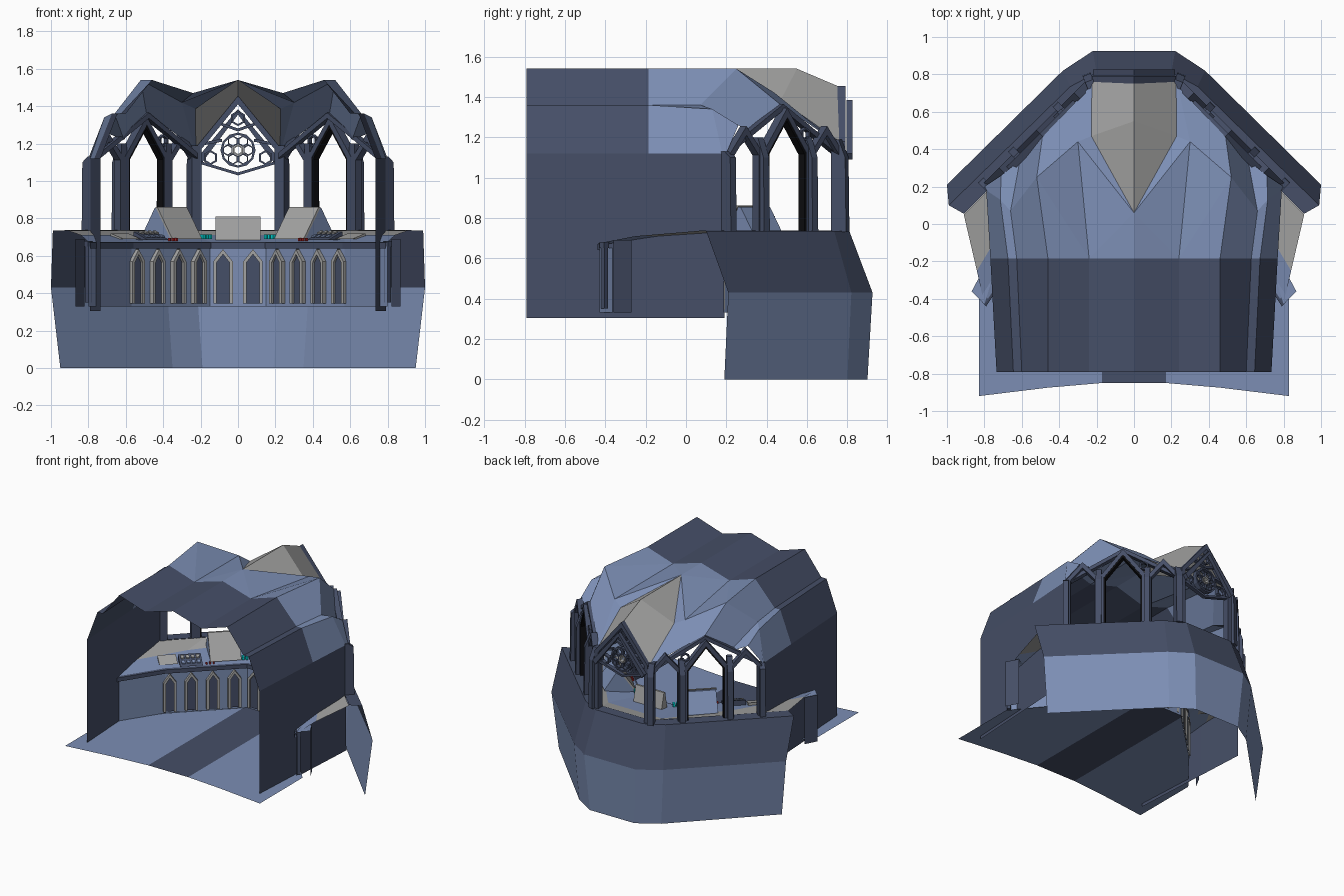
import bpy
from math import pi, sin, cos, radians
from mathutils import Matrix, Vector

if "Cube" in bpy.data.objects:
    bpy.data.objects.remove(bpy.data.objects["Cube"])

def material(name, r, g, b):
    m = bpy.data.materials.new(name)
    m.diffuse_color = (r, g, b, 1)
    m.use_nodes = True
    m.node_tree.nodes["Principled BSDF"].inputs["Base Color"].default_value = m.diffuse_color
    return m

BLUE = material("slate_blue", .20, .27, .455)
DARK = material("dark_slate", .06, .077, .135)
GREY = material("stone_grey", .37, .37, .365)
BLACK = material("black_trim", .004, .004, .005)
CYAN = material("cyan_light", 0, .7, .7)
RED = material("red_light", .45, .02, .02)

def make(name, verts, faces, mat, mirror=True):
    me = bpy.data.meshes.new(name)
    me.from_pydata([tuple(v) for v in verts], [], faces)
    me.materials.append(mat)
    ob = bpy.data.objects.new(name, me)
    bpy.context.collection.objects.link(ob)
    if mirror:
        mod = ob.modifiers.new("mirror", 'MIRROR')
        mod.merge_threshold = .0005
    return ob

def loft(name, rows, mat, mirror=True):
    n = len(rows[0])
    faces = [(r*n+i, r*n+i+1, (r+1)*n+i+1, (r+1)*n+i)
             for r in range(len(rows)-1) for i in range(n-1)]
    return make(name, [p for r in rows for p in r], faces, mat, mirror)

def level(plan, z):
    return [(x, y, z) for x, y in plan]

def place(x, y, angle=0, z=0):
    return Matrix.Translation((x, y, z)) @ Matrix.Rotation(radians(angle), 4, 'Z')

def band(name, out, inn, depth, M, mat, closed=False, mirror=True):
    """Flat bar between two outlines in the local xz plane, given a depth."""
    verts, faces, n = [], [], len(out)
    for o, i in zip(out, inn):
        verts += [M @ Vector((p[0], d, p[1])) for p, d in
                  ((o, -depth/2), (i, -depth/2), (i, depth/2), (o, depth/2))]
    for k in range(n if closed else n-1):
        a, b = 4*k, 4*((k+1) % n)
        faces += [(a+j, a+(j+1) % 4, b+(j+1) % 4, b+j) for j in range(4)]
    if not closed:
        faces += [(0, 1, 2, 3), (4*n-1, 4*n-2, 4*n-3, 4*n-4)]
    return make(name, verts, faces, mat, mirror)

def outline(w, z0, zs, zp):
    return [(-w, z0), (-w, zs), (0, zp), (w, zs), (w, z0)]

def arch(name, w, z0, zs, zp, bar, depth, M, mat, mirror=True):
    return band(name, outline(w, z0, zs, zp),
                outline(w-bar, z0, zs-bar*.3, zp-bar*1.5), depth, M, mat, False, mirror)

def ring(name, x, z, r, bar, depth, M, mat, mirror=True, n=6):
    c = [(cos(2*pi*k/n+pi/2), sin(2*pi*k/n+pi/2)) for k in range(n)]
    return band(name, [(x+r*a, z+r*b) for a, b in c],
                [(x+(r-bar)*a, z+(r-bar)*b) for a, b in c], depth, M, mat, True, mirror)

def prism(name, profile, width, M, mat, mirror=True):
    """Side profile (y, z) extruded across local x."""
    n = len(profile)
    verts = [M @ Vector((s*width/2, y, z)) for s in (-1, 1) for y, z in profile]
    faces = [tuple(range(n))[::-1], tuple(range(n, 2*n))]
    faces += [(i, (i+1) % n, n+(i+1) % n, n+i) for i in range(n)]
    return make(name, verts, faces, mat, mirror)

def box(name, w, d, z0, z1, M, mat, mirror=True):
    return prism(name, [(-d/2, z0), (d/2, z0), (d/2, z1), (-d/2, z1)], w, M, mat, mirror)

# Folded vault: front profile, widened mid station, spread station, window rim
prof = [(0, 1.54), (.24, 1.47), (.46, 1.54), (.60, 1.36), (.645, 1.36), (.735, 1.12), (.735, .305)]
A = [(x, -.79, z) for x, z in prof]
B = [(x*(1.045 if x > .5 else 1), -.185, z) for x, z in prof]
C = [(0, .06, 1.54), (.30, .44, 1.42), (.52, .25, 1.54), (.66, .07, 1.36),
     (.715, .13, 1.34), (.79, .18, 1.12), (.79, .19, .305)]
D = [(.225, .76, 1.18), (.235, .735, 1.18), (.49, .465, 1.365), (.61, .34, 1.22),
     (.71, .26, 1.26), (.80, .20, 1.12)]
H = (.228, .47, 1.385)
loft("front_vault", [A, B], DARK)
make("crown_facets", [*B[:3], *C[:3]], [(0, 1, 3), (1, 4, 3), (1, 2, 5), (1, 5, 4)], BLUE)
loft("shoulder_vault", [B[2:6], C[2:6]], BLUE)
loft("window_vault", [C[1:6], D[1:]], BLUE)
loft("side_wall", [B[5:], C[5:]], DARK)

# Grey hood over the central window, joined to the vault by its flanks
make("window_hood", [C[0], (0, .55, 1.54), (0, .75, 1.455), D[0], H], [(0, 4, 1), (1, 4, 3, 2)], GREY)
make("hood_flank", [C[0], H, C[1], D[1], D[0]], [(0, 1, 2), (1, 4, 3, 2)], BLUE)

# Outer hull in two bands, with the flat ledge under the windows
h_top = level([(0, .81), (.20, .81), (.34, .735), (.99, .10)], .735)
h_mid = level([(0, .925), (.22, .925), (.38, .82), (1.0, .21)], .43)
h_low = level([(0, .90), (.19, .90), (.35, .80), (.95, .19)], 0)
h_in = level([(0, .735), (.20, .735), (.30, .655), (.91, .055)], .737)
loft("upper_hull", [h_in, h_top, h_mid], DARK)
loft("lower_hull", [h_mid, h_low], BLUE)

# Floor and central carpet
make("floor", level([(.17, -.85), (.46, -.875), (.83, -.92), (.83, -.40), (.56, -.07), (.17, .31)], .33),
     [(0, 1, 2, 3, 4, 5)], BLUE)
make("carpet", level([(-.17, -.85), (.17, -.85), (.17, .33), (-.17, .33)], .33), [(0, 1, 2, 3)], DARK, False)

# Console wall, desk and window sill
front = [(0, .33), (.15, .33), (.57, -.075), (.80, -.43)]
lip = [(0, .315), (.145, .315), (.56, -.087), (.79, -.44)]
desk = [(0, .62), (.23, .62), (.57, .20), (.84, -.25)]
sill = [(0, .735), (.20, .735), (.56, .40), (.91, .05)]
end = [(.80, -.43), (.868, -.36), (.82, -.27)]
loft("console_wall", [level(front, .33), level(front, .65)], BLUE)
loft("console_lip", [level(front, .64), level(lip, .64), level(lip, .67), level(front, .675)], DARK)
loft("desk", [level(front, .675), level(desk, .71)], BLUE)
make("desk_end", level(end, .685) + [(.76, -.30, .685)], [(0, 1, 2, 3)], BLUE)
loft("sill", [level(desk, .71), level(sill, .735)], GREY)
loft("console_end", [level(end[1:], .33), level(end[1:], .69)], DARK)
box("end_post", .025, .025, .35, .65, place(.80, -.405, -44), DARK)
box("end_post_cap", .035, .03, .65, .68, place(.80, -.405, -44), DARK)

# Pointed niches along the console wall
niches = [(.08, .318, 0, .052)] + [(x, .257-(x-.21)*.958, -43.8, .046) for x in (.21, .32, .43, .54)]
for x, y, ang, w in niches:
    M = place(x, y, ang)
    arch("niche_frame", w, .345, .57, .635, .018, .03, M, GREY)
    o = outline(w-.014, .345, .565, .61)
    make("niche_panel", [M @ Vector((a, 0, b)) for a, b in o], [(0, 1, 2, 3, 4)], DARK)

# Diagonal window arcades
big = place(.505, .485, -45)
arch("large_window", .165, .73, 1.13, 1.345, .03, .05, big, DARK)
arch("large_window_trim", .137, .73, 1.12, 1.30, .013, .045, big, BLACK)
for x, y in ((.305, .685), (.705, .285)):
    arch("small_window", .115, .73, 1.12, 1.255, .03, .045, place(x, y, -45), DARK)
for x, y, h in ((.39, .61, .07), (.63, .37, .07), (.79, .205, 0)):
    prism("buttress", [(-.03, .73), (.045, .73), (.04, 1.10), (.0, 1.13+h), (-.03, 1.13+h)],
          .04, place(x, y, -45), DARK)
arcade = [(-.37, 1.15), (0, 1.365), (.37, 1.15)]
band("arcade_gable", arcade, [(a, b-.03) for a, b in arcade], .04, place(.49, .47, -45), DARK)
ring("spandrel_ring", -.145, 1.215, .034, .01, .025, big, DARK)

# Central window with rose tracery
mid = place(0, .765)
arch("centre_window", .225, .73, 1.18, 1.455, .03, .05, mid, DARK, False)
gable = [(-.22, 1.12), (0, 1.385), (.22, 1.12)]
band("centre_gable", gable, [(a*.9, b-.03) for a, b in gable], .03, place(0, .81), DARK, False, False)
prism("corner_buttress", [(-.04, .73), (.04, .73), (.035, 1.10), (.0, 1.19), (-.04, 1.19)], .045,
      place(.24, .765, -22), DARK)
ring("rose_outer", 0, 1.165, .094, .012, .04, mid, DARK, False, 12)
ring("rose_heart", 0, 1.165, .03, .009, .03, mid, GREY, False)
for k in range(6):
    a = k*pi/3
    ring("rose_petal", .055*cos(a), 1.165+.055*sin(a), .031, .008, .025, mid, DARK, False)
ring("top_ring", 0, 1.335, .042, .011, .03, mid, DARK, False)
ring("side_ring", .147, 1.125, .04, .011, .03, mid, DARK)
def bar(name, a, b, t=.016):
    band(name, [(a[0], a[1]+t), (b[0], b[1]+t)], [a, b], .03, mid, DARK)
bar("tracery_foot", (0, 1.03), (.20, 1.09))
bar("tracery_shoulder", (.085, 1.21), (.19, 1.19))
bar("tracery_crown", (0, 1.265), (.10, 1.30))

# Monitors and instruments
side = place(.28, .25, -44, .69)
prism("side_monitor_body", [(0, 0), (.115, .165), (.13, .165), (.22, .03), (.22, 0)], .21, side, BLUE)
prism("side_monitor_screen", [(-.012, 0), (.105, .172), (.12, .172), (.003, 0)], .22, side, GREY)
prism("centre_monitor", [(.40, .68), (.425, .81), (.44, .81), (.47, .69)], .24, place(0, 0), GREY, False)
key = place(.46, .08, -44, .685)
prism("instrument_panel", [(-.05, 0), (.06, .045), (.06, 0)], .16, key, DARK)
for i in range(4):
    for j in range(2):
        y, z = -.02+j*.045, .012+j*.019
        prism("key", [(y-.012, z), (y+.012, z+.01), (y+.012, z+.018), (y-.012, z+.008)], .024,
              key @ Matrix.Translation((-.054+i*.036, 0, 0)), GREY if j else BLUE)
for i in range(3):
    box("cyan_button", .016, .03, 0, .025, place(.155+.018*i, .37-.018*i, -44, .69), CYAN)
    box("red_button", .01, .015, 0, .014, place(.33+.018*i, .175-.018*i, -44, .68), RED)
prism("side_display", [(-.05, 0), (.05, .03), (.05, 0)], .13, place(.60, .0, -44, .69), GREY)
